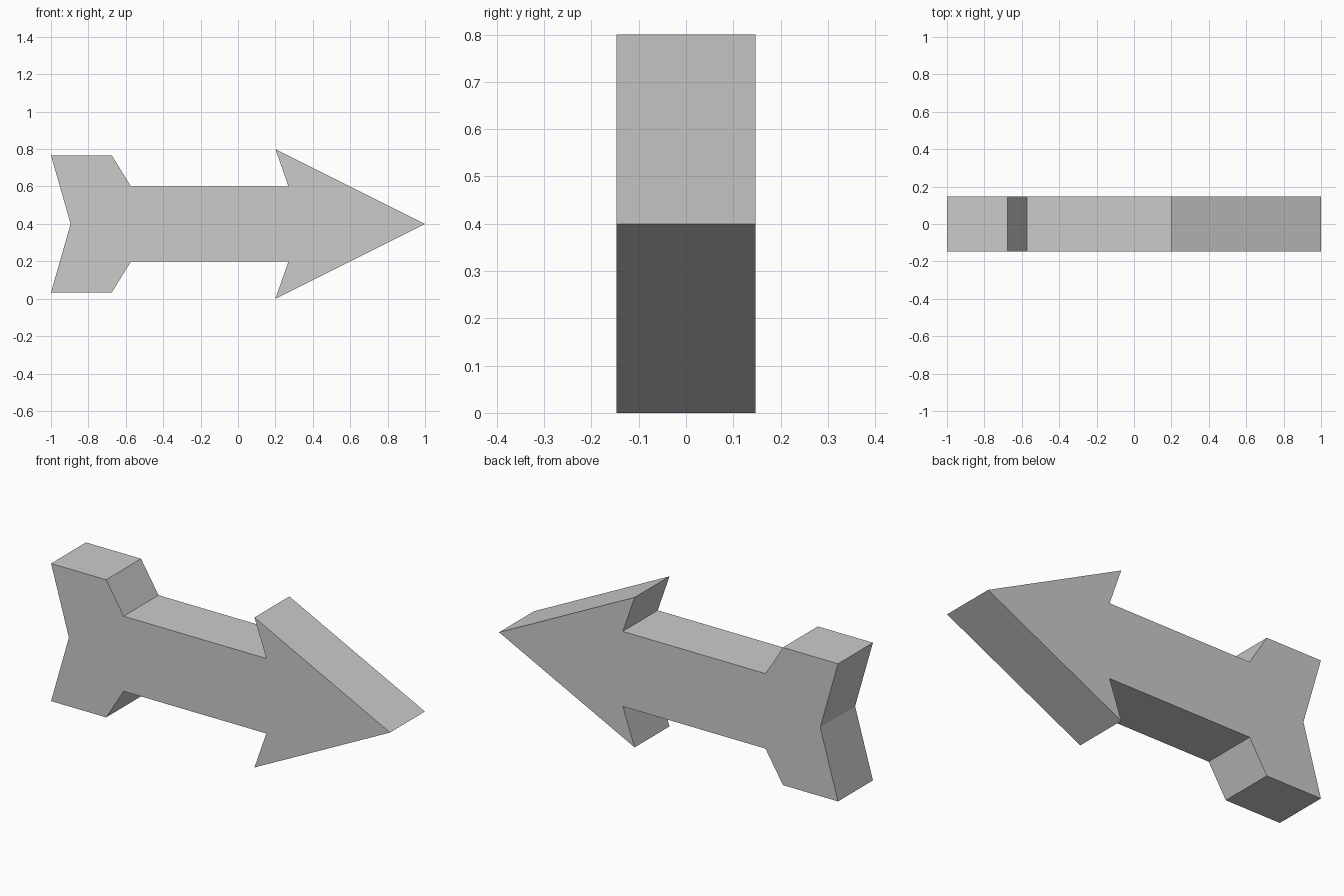
import bpy
import bmesh

# Remove the default cube
cube = bpy.data.objects.get("Cube")
if cube:
    bpy.data.objects.remove(cube, do_unlink=True)

MID_Z = 0.4
HALF_DEPTH = 0.147

# Upper half of the arrow outline, from tail notch to tip (x, height above axis)
upper = [(-0.895, 0), (-1, 0.367), (-0.675, 0.367), (-0.572, 0.2),
         (0.27, 0.2), (0.2, 0.4), (1, 0)]
# Mirror the upper half below the axis, skipping the two shared points
outline = upper + [(x, -h) for x, h in reversed(upper[1:-1])]

# Plain grey material
grey = bpy.data.materials.new("light_grey")
grey.use_nodes = True
colour = (0.6, 0.6, 0.6, 1)
grey.diffuse_color = colour
grey.node_tree.nodes["Principled BSDF"].inputs["Base Color"].default_value = colour

# Extrude the outline through the depth of the arrow
bm = bmesh.new()
face = bm.faces.new([bm.verts.new((x, -HALF_DEPTH, MID_Z + h)) for x, h in outline])
extruded = bmesh.ops.extrude_face_region(bm, geom=[face], use_keep_orig=True)
back = [v for v in extruded["geom"] if isinstance(v, bmesh.types.BMVert)]
bmesh.ops.translate(bm, verts=back, vec=(0, 2 * HALF_DEPTH, 0))
bmesh.ops.recalc_face_normals(bm, faces=bm.faces)

mesh = bpy.data.meshes.new("arrow")
bm.to_mesh(mesh)
bm.free()
mesh.materials.append(grey)
arrow = bpy.data.objects.new("arrow", mesh)
bpy.context.collection.objects.link(arrow)
